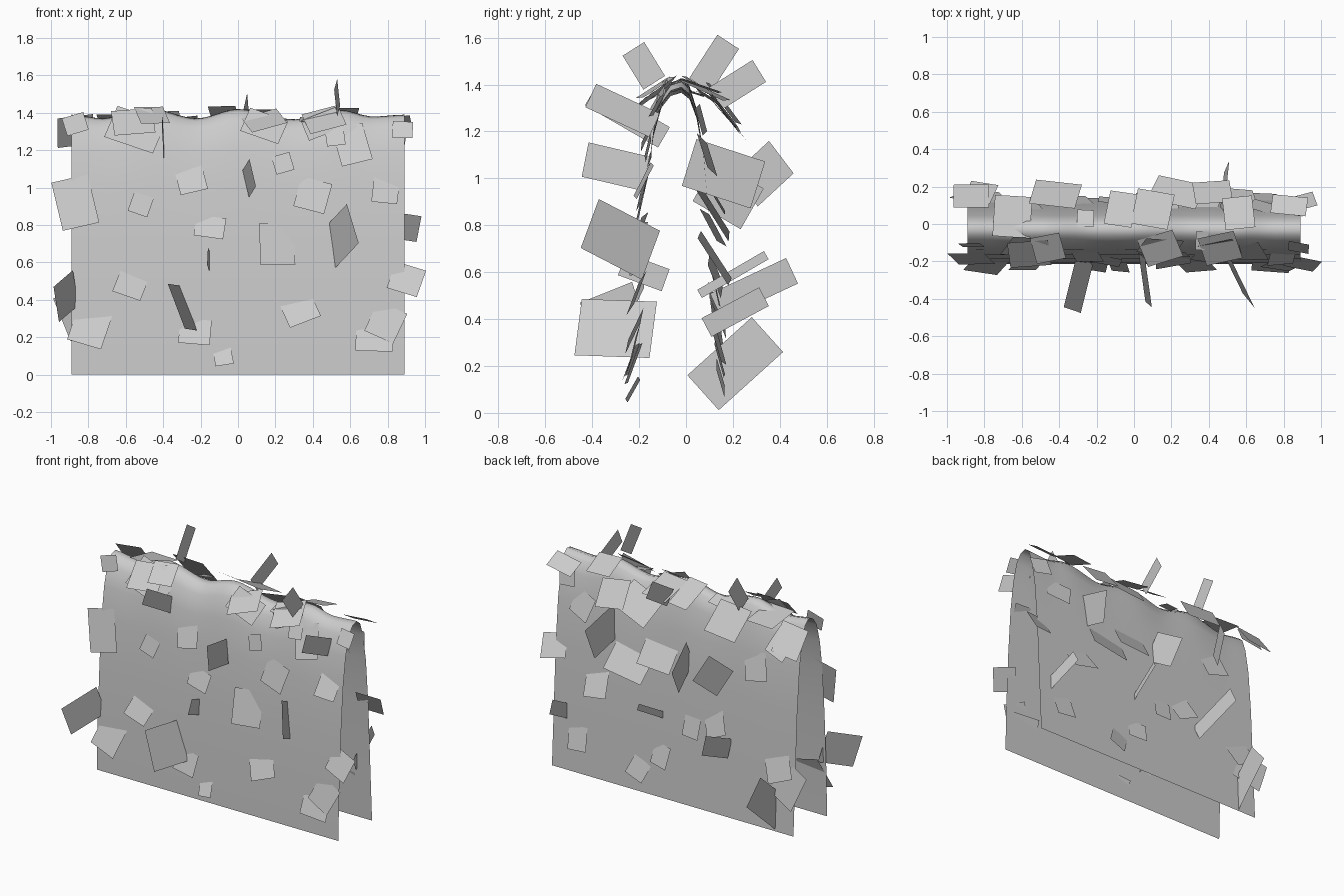
import bpy, bmesh, random
from math import radians, sin, cos
from mathutils import Vector

random.seed(4)

PROFILE = [(-.215, 0), (-.205, .35), (-.187, .7), (-.165, 1.0), (-.138, 1.2),
           (-.105, 1.33), (-.065, 1.385), (-.02, 1.4), (.015, 1.37), (.045, 1.28),
           (.075, 1.1), (.1, .8), (.12, .4), (.14, 0)]
RIDGE = [(-.89, -.01), (-.72, -.03), (-.48, .025), (-.22, -.03), (0, .02),
         (.3, -.035), (.55, .015), (.72, -.02), (.89, -.01)]


def lerp_table(table, t):
    t = max(table[0][0], min(table[-1][0], t))
    for (a, fa), (b, fb) in zip(table, table[1:]):
        if t <= b:
            k = (t - a) / (b - a)
            return fa + (fb - fa) * k * k * (3 - 2 * k) if table is RIDGE else fa + (fb - fa) * k


FRONT_Y = [(z, y) for y, z in PROFILE[:8]]
BACK_Y = [(z, y) for y, z in reversed(PROFILE[7:])]


def finish(bm, name):
    mesh = bpy.data.meshes.new(name)
    bm.to_mesh(mesh)
    bm.free()
    obj = bpy.data.objects.new(name, mesh)
    bpy.context.collection.objects.link(obj)
    return obj


def card(bm, centre, u, v, w, h):
    """Flat leaf quad spanned by directions u and v."""
    c, u, v = Vector(centre), Vector(u) * w / 2, Vector(v) * h / 2
    bm.faces.new([bm.verts.new(p) for p in (c - u - v, c + u - v, c + u + v, c - u + v)])


# Folded sheet with a wavy ridge, open at the bottom and the ends
bm = bmesh.new()
N = 40
grid = []
for i in range(N + 1):
    x = -.89 + 1.78 * i / N
    wave = lerp_table(RIDGE, x)
    grid.append([bm.verts.new((x, y, z + wave * max(0, (z - 1.0) / .4))) for y, z in PROFILE])
for a, b in zip(grid, grid[1:]):
    for j in range(len(PROFILE) - 1):
        bm.faces.new((a[j], b[j], b[j + 1], a[j + 1]))
sheet = finish(bm, "foliage_sheet")
for p in sheet.data.polygons:
    p.use_smooth = True


# Leaves lying on the two sides: x, z, width, height
def side_leaves(name, rows, table, side):
    bm = bmesh.new()
    for x, z, w, h in rows:
        roll = radians(random.uniform(-25, 25))
        tilt = radians(random.uniform(10, 32))
        yaw = random.uniform(-.2, .2)
        across = Vector((1, yaw, 0)).normalized()
        down = Vector((0, side * sin(tilt), -cos(tilt)))
        u = across * cos(roll) + down * sin(roll)
        v = down * cos(roll) - across * sin(roll)
        card(bm, (x, lerp_table(table, z) + side * .015, z), u, v, w, h)
    finish(bm, name)


side_leaves("front_leaves", [
    (-.87, .92, .2, .27), (-.87, 1.34, .12, .1), (-.55, 1.31, .28, .2), (-.25, 1.04, .15, .14),
    (.24, 1.13, .1, .1), (.14, 1.33, .22, .15), (.4, .96, .17, .17), (.79, .99, .14, .16),
    (-.52, .91, .11, .11), (-.15, .79, .16, .12), (.21, .70, .19, .23), (.9, .51, .17, .16),
    (-.57, .49, .16, .16), (-.79, .26, .19, .22), (-.23, .23, .17, .14), (-.08, .1, .1, .11),
    (.33, .35, .18, .16), (.73, .21, .2, .18), (.79, .28, .17, .18), (.61, 1.23, .17, .22),
    (.52, 1.27, .1, .1), (.88, 1.31, .11, .1), (.45, 1.34, .2, .12)], FRONT_Y, -1)
side_leaves("back_leaves", [
    (.7, .23, .14, .15), (.7, 1.1, .16, .16), (.89, .79, .16, .16), (.57, .66, .18, .24),
    (.32, .87, .28, .28), (.12, .96, .24, .25), (-.58, 1.03, .17, .17),
    (-.13, .52, .12, .13), (-.3, .59, .16, .16), (.25, .15, .13, .13), (.09, .28, .13, .14),
    (-.77, .44, .19, .2), (-.85, .33, .2, .25), (.83, 1.25, .13, .12)],
    BACK_Y, 1)

# Leaves draped over the ridge: x, y, width, depth
bm = bmesh.new()
for x, y, w, d in [(-.87, .15, .19, .15), (-.82, .17, .15, .13), (-.65, .04, .2, .22),
                   (-.42, .16, .25, .16), (-.26, .03, .09, .09), (-.46, -.13, .16, .14),
                   (-.07, .08, .15, .18), (.1, .08, .2, .19), (.23, .17, .27, .15),
                   (.14, -.13, .2, .15), (.56, .06, .16, .17), (.38, -.09, .1, .1),
                   (.46, -.13, .2, .15), (.83, .1, .19, .1),
                   (-.56, -.16, .22, .14), (.42, .17, .2, .14)]:
    roll = random.uniform(-.35, .35)
    off = y + .02
    tilt = max(-.95, min(.95, -off * 5)) + random.uniform(-.12, .12)
    across = Vector((1, 0, random.uniform(-.12, .12))).normalized()
    along = Vector((0, cos(tilt), sin(tilt)))
    z = 1.4 + lerp_table(RIDGE, x) - 3.0 * off * off
    card(bm, (x, y, z), across * cos(roll) + along * sin(roll),
         along * cos(roll) - across * sin(roll), w, d / max(.75, cos(tilt)))
finish(bm, "ridge_leaves")

# Leaves standing out from the sheet: x, y, z, length, width, pitch, yaw (degrees), lean
bm = bmesh.new()
for x, y, z, l, w, pitch, yaw, lean in [
        (-.40, -.25, 1.265, .36, .10, 150, 2, 0), (.06, -.3, 1.05, .27, .15, 167, -8, .2),
        (.55, -.28, .74, .32, .23, 155, -26, .1), (-.29, -.3, .36, .33, .24, 178, 14, .4),
        (-.92, -.31, .42, .26, .2, 200, 25, 0), (-.15, -.18, .6, .2, .1, 160, 8, 0),
        (.53, -.18, 1.48, .17, .11, 122, 10, 0), (-.47, .12, 1.49, .22, .11, 57, 0, 0),
        (.04, .22, 1.4, .22, .11, 32, 8, 0), (-.43, .33, 1.02, .22, .18, 40, 25, 0),
        (.48, .16, 1.02, .31, .21, 342, 6, .1), (-.10, .18, .93, .24, .2, 330, -10, 0),
        (.1, .2, .59, .33, .04, 30, 6, 0), (-.43, .29, .53, .36, .12, 25, -6, 0),
        (.78, .21, .43, .28, .09, 28, -8, 0), (-.75, .21, .21, .37, .2, 42, 4, 0),
        (.77, -.27, 1.29, .3, .11, 155, 0, 0)]:
    p, q = radians(pitch), radians(yaw)
    u = Vector((sin(q) * cos(p), cos(q) * cos(p), sin(p)))
    side = Vector((cos(q), -sin(q), 0))
    card(bm, (x, y, z), u, side.cross(u) + side * lean, l, w)
finish(bm, "standing_leaves")
